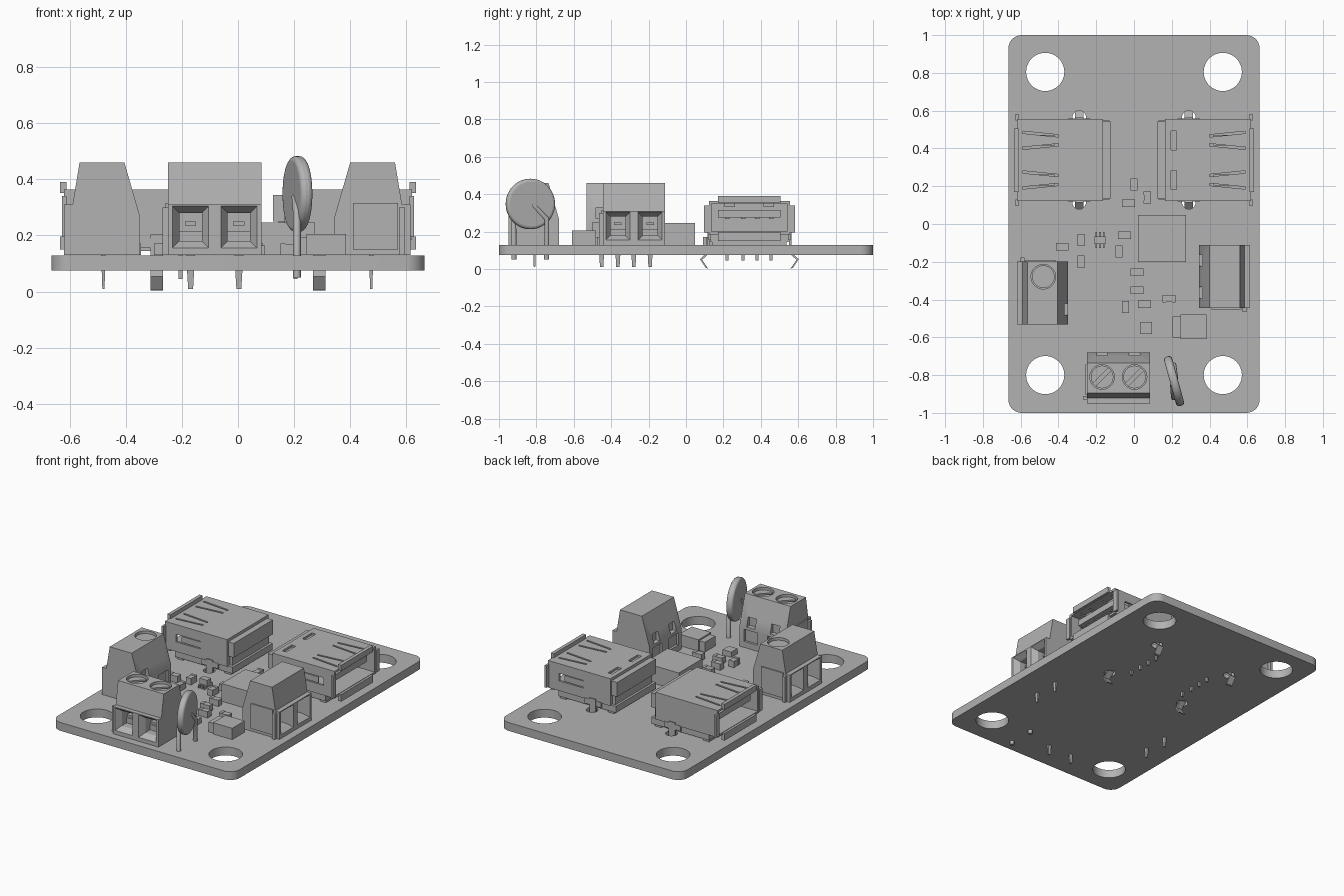
import bpy, bmesh, math
from mathutils import Matrix, Vector

cube = bpy.data.objects.get("Cube")
if cube:
    bpy.data.objects.remove(cube, do_unlink=True)

grey = bpy.data.materials.new("plain grey")
grey.use_nodes = True
COLOUR = (0.45, 0.45, 0.45, 1)
grey.diffuse_color = COLOUR
grey.node_tree.nodes["Principled BSDF"].inputs["Base Color"].default_value = COLOUR

place = Matrix.Identity(4)      # frame in which the helpers build
made = []


def finish(name, bm):
    bm.transform(place)
    bmesh.ops.recalc_face_normals(bm, faces=bm.faces)
    mesh = bpy.data.meshes.new(name)
    bm.to_mesh(mesh)
    bm.free()
    mesh.materials.append(grey)
    ob = bpy.data.objects.new(name, mesh)
    bpy.context.collection.objects.link(ob)
    made.append(ob)
    return ob


def box(name, x, y, z, turn=0):
    """Box from three (low, high) ranges, turned about its own vertical axis."""
    bm = bmesh.new()
    centre = Vector([(r[0] + r[1]) / 2 for r in (x, y, z)])
    size = [r[1] - r[0] for r in (x, y, z)]
    bmesh.ops.create_cube(bm, size=1, matrix=Matrix.Translation(centre)
                          @ Matrix.Rotation(turn, 4, 'Z') @ Matrix.Diagonal((*size, 1)))
    return finish(name, bm)


def cylinder(name, x, y, z, r, r2=None, sides=32):
    bm = bmesh.new()
    bmesh.ops.create_cone(bm, cap_ends=True, segments=sides, radius1=r, radius2=r if r2 is None else r2,
                          depth=z[1] - z[0], matrix=Matrix.Translation((x, y, sum(z) / 2)))
    return finish(name, bm)


def prism(name, profile, x):
    """Extrude a (y, z) profile along x."""
    bm = bmesh.new()
    face = bm.faces.new([bm.verts.new((x[0], y, z)) for y, z in profile])
    new = bmesh.ops.extrude_face_region(bm, geom=[face])["geom"]
    bmesh.ops.translate(bm, vec=(x[1] - x[0], 0, 0), verts=[v for v in new if isinstance(v, bmesh.types.BMVert)])
    return finish(name, bm)


def funnel(name, x, z, y, inset):
    """Rectangular opening that narrows from y[0] to y[1]."""
    bm = bmesh.new()
    rings = []
    for depth, k in zip(y, (0, inset)):
        rings.append([bm.verts.new((a, depth, b)) for a, b in (
            (x[0] + k, z[0] + k), (x[1] - k, z[0] + k), (x[1] - k, z[1] - k), (x[0] + k, z[1] - k))])
    bmesh.ops.contextual_create(bm, geom=rings[0])
    bmesh.ops.contextual_create(bm, geom=rings[1])
    for i in range(4):
        j = (i + 1) % 4
        bm.faces.new((rings[0][i], rings[0][j], rings[1][j], rings[1][i]))
    return finish(name, bm)


def cut(ob, *cutters):
    for c in cutters:
        mod = ob.modifiers.new("cut", 'BOOLEAN')
        mod.operation, mod.solver, mod.object = 'DIFFERENCE', 'EXACT', c
        c.hide_render = True
        bpy.context.view_layer.objects.active = ob
        bpy.ops.object.modifier_apply(modifier=mod.name)
        made.remove(c)
        bpy.data.objects.remove(c, do_unlink=True)


def wire(name, points, r):
    curve = bpy.data.curves.new(name, 'CURVE')
    curve.dimensions, curve.bevel_depth, curve.bevel_resolution = '3D', r, 3
    curve.use_fill_caps = True
    line = curve.splines.new('POLY')
    line.points.add(len(points) - 1)
    for p, co in zip(line.points, points):
        p.co = (*co, 1)
    curve.materials.append(grey)
    bpy.context.collection.objects.link(bpy.data.objects.new(name, curve))


# Circuit board with rounded corners, mounting holes and slots for the shield legs
TOP = 0.13
bm = bmesh.new()
bmesh.ops.create_cube(bm, size=1, matrix=Matrix.Translation((0, 0, 0.102)) @ Matrix.Diagonal((1.33, 2, 0.055, 1)))
uprights = [e for e in bm.edges if abs(e.verts[0].co.z - e.verts[1].co.z) > 0.01]
bmesh.ops.bevel(bm, geom=uprights, offset=0.07, segments=8, profile=0.5, affect='EDGES')
board = finish("circuit_board", bm)
for s in (-1, 1):
    cut(board, *[cylinder("hole", s * 0.47, y, (0, 0.2), 0.101, sides=48) for y in (-0.8, 0.805)])
    cut(board, *[cylinder("hole", s * 0.29, y, (0, 0.2), 0.036, sides=20) for y in (0.115, 0.565)])


# Screw terminal block, opening towards -y in its own frame
def terminal(x, y, turn, tag):
    global place
    place = Matrix.Translation((x, y, 0)) @ Matrix.Rotation(turn, 4, 'Z')
    profile = [(-0.135, TOP), (-0.135, 0.31), (-0.105, 0.31), (-0.08, 0.46),
               (0.08, 0.46), (0.135, 0.27), (0.135, TOP)]
    body = prism(tag + "_terminal_block", profile, (-0.167, 0.167))
    for c in (-0.086, 0.086):
        cut(body,
            funnel("mouth", (c - 0.065, c + 0.065), (0.155, 0.305), (-0.136, -0.1), 0.025),
            box("throat", (c - 0.04, c + 0.04), (-0.11, 0.0), (0.18, 0.28)),
            cylinder("well", c, 0.005, (0.41, 0.5), 0.065),
            box("rear_recess", (c - 0.05, c + 0.05), (0.12, 0.15), (0.17, 0.25)),
            box("rear_notch", (c - 0.03, c + 0.03), (0.105, 0.15), (0.27, 0.33)))
        screw = cylinder(tag + "_screw", c, 0.005, (0.40, 0.445), 0.06)
        cut(screw, box("slot", (c - 0.08, c + 0.08), (-0.005, 0.015), (0.425, 0.47), math.pi / 4))
        box(tag + "_clamp", (c - 0.04, c + 0.04), (-0.05, 0.0), (0.18, 0.215))
        box(tag + "_clamp_plate", (c - 0.02, c + 0.02), (-0.075, 0.0), (0.235, 0.25))
        funnel_pin = prism(tag + "_pin", [(-0.003, TOP), (0.013, TOP), (0.012, 0.01), (-0.002, 0.01)],
                           (c - 0.016, c + 0.016))
        for v in funnel_pin.data.vertices:      # taper the tip
            if v.co.z < 0.02:
                middle = place @ Vector((c, 0.005, v.co.z))
                v.co = middle + (v.co - middle) * 0.55
    box(tag + "_side_plate", (-0.175, -0.16), (-0.09, 0.07), (0.15, 0.315))
    box(tag + "_side_key", (-0.187, -0.16), (-0.115, -0.095), (TOP, 0.3))
    place = Matrix.Identity(4)


terminal(-0.083, -0.815, 0, "front")
terminal(0.48, -0.278, math.pi / 2, "left")
terminal(-0.485, -0.365, -math.pi / 2, "right")


# Shielded socket, opening towards +x, mirrored to the other side
def socket(sign, tag):
    global place
    place = Matrix.Diagonal((sign, 1, 1, 1))
    y0, y1, mid = 0.122, 0.555, 0.338
    shell = box(tag + "_socket_shell", (0.165, 0.62), (y0, y1), (0.185, 0.364))
    cut(shell, box("cavity", (0.3, 0.7), (y0 + 0.015, y1 - 0.015), (0.2, 0.35)))
    for side in (-1, 1):
        c = mid + side * 0.105
        for edge in (-1, 1):                    # spring leaf slits on the top
            cut(shell, box("slit", (0.4, 0.59), (c + edge * 0.033 - 0.006, c + edge * 0.033 + 0.006),
                           (0.345, 0.4), edge * 0.1))
        cut(shell, box("window", (0.195, 0.225), (c - 0.05, c + 0.05), (0.35, 0.4)))
        wall = y1 if side > 0 else y0
        cut(shell, box("side_window", (0.36, 0.54), (wall - 0.02, wall + 0.02), (0.25, 0.3)))
        prism(tag + "_side_spring", [(wall - side * 0.012, 0.255), (wall - side * 0.003, 0.255),
                                     (wall - side * 0.003, 0.295), (wall - side * 0.012, 0.295)], (0.36, 0.5))
        # flared lip beside the mouth
        box(tag + "_side_lip", (0.612, 0.627), sorted((wall - side * 0.008, wall + side * 0.027)), (0.195, 0.34))
        # spring contact inside the mouth
        box(tag + "_inner_spring", (0.42, 0.56), (c - 0.028, c + 0.028), (0.332, 0.352))
        # hooked leg through the board
        w = wall - side * 0.004
        path = [(w, 0.2), (w, 0.085), (w + side * 0.04, 0.05), (w + side * 0.008, 0.003)]
        back = [(a + side * 0.012, b + 0.003) for a, b in reversed(path)]
        prism(tag + "_shield_leg", path + back, (0.268, 0.312))
        box(tag + "_shield_skirt", (0.23, 0.35), sorted((wall - side * 0.012, wall + side * 0.003)), (0.155, 0.19))
    for name, z in (("top", (0.352, 0.39)), ("bottom", (0.15, 0.197))):
        box(tag + "_" + name + "_lip", (0.612, 0.635), (0.17, 0.505), z)
    # plastic insert, tongue and base
    box(tag + "_tongue", (0.29, 0.59), (0.17, 0.505), (0.275, 0.315))
    box(tag + "_rear_insert", (0.125, 0.17), (0.135, 0.542), (0.25, 0.345))
    box(tag + "_rear_core", (0.145, 0.17), (0.15, 0.53), (0.18, 0.26))
    box(tag + "_socket_base", (0.13, 0.55), (0.13, 0.547), (0.145, 0.188))
    for x in (0.15, 0.5):
        box(tag + "_base_foot", (x, x + 0.045), (0.14, 0.537), (TOP, 0.15))
    for y in (0.22, 0.305, 0.38, 0.455):
        box(tag + "_signal_pin", (0.198, 0.212), (y - 0.008, y + 0.008), (0.045, 0.15))
        box(tag + "_tongue_contact", (0.36, 0.56), (y - 0.012, y + 0.012), (0.268, 0.276))


socket(1, "left")
socket(-1, "right")

# Disc component standing on two wire leads
turn = math.atan2(0.07, 0.255)
place = (Matrix.Translation((0.212, -0.832, 0.348)) @ Matrix.Rotation(turn, 4, 'Z')
         @ Matrix.Rotation(math.pi / 2, 4, 'Y'))
disc = cylinder("disc_component", 0, 0, (-0.022, 0.022), 0.135, sides=48)
bevel = disc.modifiers.new("round_rim", 'BEVEL')
bevel.width, bevel.segments, bevel.limit_method = 0.016, 4, 'ANGLE'
place = Matrix.Identity(4)
wire("front_lead", [(0.21, -0.92, 0.05), (0.21, -0.92, 0.28), (0.205, -0.85, 0.34)], 0.014)
wire("rear_lead", [(0.21, -0.745, 0.05), (0.21, -0.745, 0.27), (0.22, -0.82, 0.345)], 0.014)

# Large chip and coil
box("main_chip", (0.02, 0.275), (-0.2, 0.047), (TOP, 0.247))
box("coil_body", (0.245, 0.385), (-0.61, -0.48), (TOP, 0.205))
box("coil_end", (0.205, 0.25), (-0.6, -0.49), (TOP, 0.195))

# Small chip parts: tall and wide ones as a body with two end caps
upright = [(0.0, 0.21), (0.07, 0.14), (-0.08, -0.145), (-0.28, -0.085), (-0.28, -0.2), (-0.045, -0.44)]
flat = [(-0.03, 0.11), (-0.05, -0.06), (-0.38, -0.12), (0.015, -0.255), (0.015, -0.35),
        (0.055, -0.425), (0.185, -0.395)]
for spots, hx, hy in ((upright, 0.018, 0.031), (flat, 0.033, 0.019)):
    for x, y in spots:
        box("chip_part", (x - hx, x + hx), (y - hy, y + hy), (TOP, 0.17))
        for s in (-1, 1):
            ex, ey = (0, s * hy * 0.75) if hy > hx else (s * hx * 0.75, 0)
            kx, ky = (hx, hy * 0.25) if hy > hx else (hx * 0.25, hy)
            box("chip_end", (x + ex - kx - 0.001, x + ex + kx + 0.001),
                (y + ey - ky - 0.001, y + ey + ky + 0.001), (TOP, 0.172))
box("square_part", (0.033, 0.096), (-0.583, -0.52), (TOP, 0.165))
box("regulator", (-0.208, -0.152), (-0.105, -0.065), (TOP + 0.008, 0.185))
for x in (-0.2, -0.18, -0.16):
    for y in (-0.115, -0.055):
        box("regulator_leg", (x - 0.005, x + 0.005), (y - 0.012, y + 0.012), (TOP, 0.15))

bpy.ops.object.select_all(action='DESELECT')
for ob in made:
    ob.select_set(True)
bpy.context.view_layer.objects.active = board
bpy.ops.object.shade_smooth_by_angle(angle=math.radians(30))
